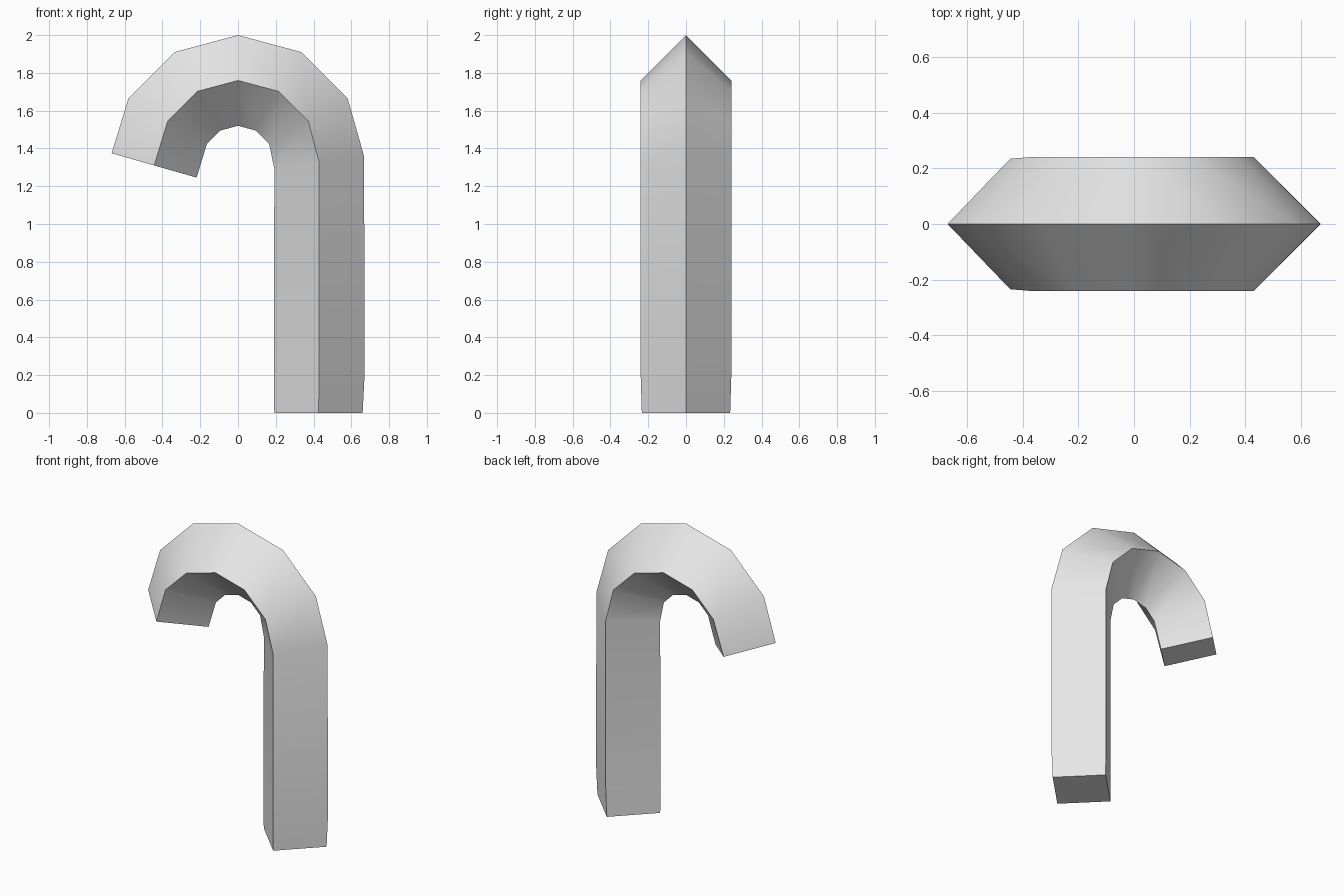
import bpy, bmesh
from math import radians, cos, sin
from mathutils import Vector

cube = bpy.data.objects.get("Cube")
if cube:
    bpy.data.objects.remove(cube, do_unlink=True)

# Plain grey material
grey = bpy.data.materials.new("light grey")
grey.use_nodes = True
color = (0.8, 0.8, 0.8, 1)
grey.diffuse_color = color
grey.node_tree.nodes["Principled BSDF"].inputs["Base Color"].default_value = color

ARC_Z, ARC_R, HALF = 1.33, 0.43, 0.24

# Cross-sections along the cane: centre x, centre z, tilt in degrees, half diagonal
sections = [(0.426, 0, 0, 0.234), (ARC_R, 0.2, 0, HALF), (ARC_R, 1.325, 8, HALF)]
for angle in range(30, 151, 30):
    a = radians(angle)
    sections.append((ARC_R * cos(a), ARC_Z + ARC_R * sin(a), angle, HALF))
sections.append((-0.444, 1.31, 164, 0.234))

# Diamond section swept up the shaft and around the hook
bm = bmesh.new()
rings = []
for x, z, angle, half in sections:
    a = radians(angle)
    centre = Vector((x, 0, z))
    outward = Vector((cos(a), 0, sin(a))) * half
    side = Vector((0, half, 0))
    rings.append([bm.verts.new(centre + d) for d in (outward, side, -outward, -side)])
for low, high in zip(rings, rings[1:]):
    for i in range(4):
        j = (i + 1) % 4
        bm.faces.new((low[i], low[j], high[j], high[i]))
bm.faces.new(rings[0])
bm.faces.new(rings[-1])
bmesh.ops.recalc_face_normals(bm, faces=bm.faces[:])

mesh = bpy.data.meshes.new("hooked_cane")
bm.to_mesh(mesh)
bm.free()
mesh.materials.append(grey)
cane = bpy.data.objects.new("hooked_cane", mesh)
bpy.context.collection.objects.link(cane)

# Smooth along the bend, sharp at the four long corners and the ends
bpy.ops.object.select_all(action="DESELECT")
cane.select_set(True)
bpy.context.view_layer.objects.active = cane
bpy.ops.object.shade_smooth_by_angle(angle=radians(50))
